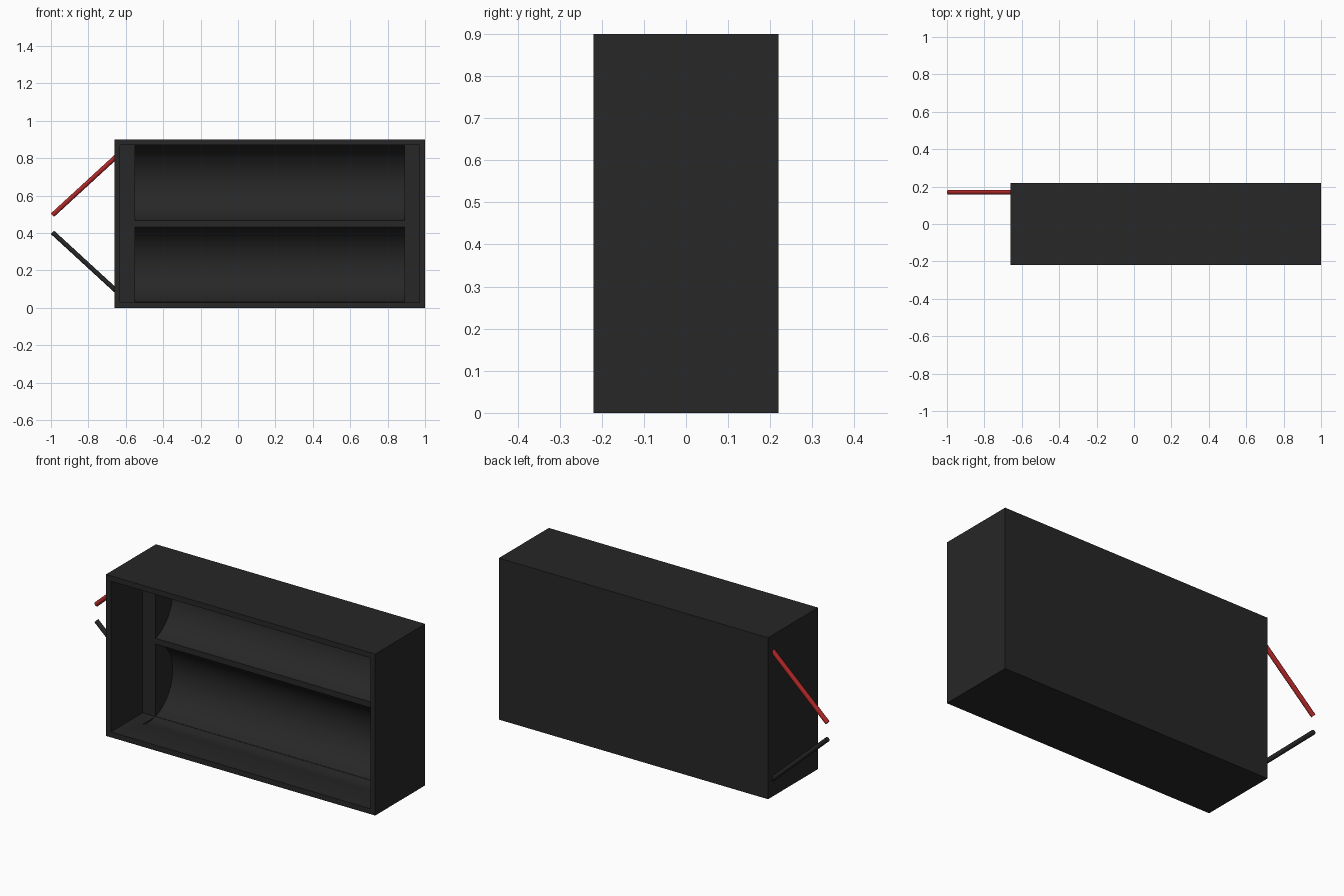
import bpy, math
from mathutils import Vector

if "Cube" in bpy.data.objects:
    bpy.data.objects.remove(bpy.data.objects["Cube"])


def material(name, rgb):
    m = bpy.data.materials.new(name)
    m.diffuse_color = (*rgb, 1)
    m.use_nodes = True
    m.node_tree.nodes["Principled BSDF"].inputs["Base Color"].default_value = m.diffuse_color
    return m


black = material("black_plastic", (0.02, 0.02, 0.02))
red = material("red_insulation", (0.42, 0.02, 0.02))


def box(name, lo, hi):
    lo, hi = Vector(lo), Vector(hi)
    bpy.ops.mesh.primitive_cube_add(size=1, location=(lo + hi) / 2)
    ob = bpy.context.object
    ob.name = name
    ob.scale = hi - lo
    bpy.ops.object.transform_apply(location=True, rotation=True, scale=True)
    return ob


def rod(name, a, b, radius, sides):
    a, b = Vector(a), Vector(b)
    bpy.ops.mesh.primitive_cylinder_add(vertices=sides, radius=radius,
                                        depth=(b - a).length, location=(a + b) / 2)
    ob = bpy.context.object
    ob.name = name
    ob.rotation_euler = (b - a).to_track_quat('Z', 'Y').to_euler()
    bpy.ops.object.transform_apply(location=True, rotation=True, scale=True)
    return ob


def cut(target, cutter):
    mod = target.modifiers.new("cut", 'BOOLEAN')
    mod.operation, mod.solver, mod.object = 'DIFFERENCE', 'EXACT', cutter
    bpy.context.view_layer.objects.active = target
    bpy.ops.object.modifier_apply(modifier=mod.name)
    bpy.data.objects.remove(cutter)


def finish(ob, mat):
    ob.data.materials.clear()
    ob.data.materials.append(mat)
    bpy.ops.object.select_all(action='DESELECT')
    ob.select_set(True)
    bpy.context.view_layer.objects.active = ob
    bpy.ops.object.shade_smooth_by_angle(angle=math.radians(30))


# Open-fronted case with a shallow recess and two round cell channels
case = box("battery_case", (-0.66, -0.22, 0), (1.0, 0.22, 0.9))
cut(case, box("recess_cutter", (-0.63, -0.3, 0.03), (0.97, 0.06, 0.87)))
for z in (0.2325, 0.6675):
    cut(case, rod("channel_cutter", (-0.55, 0, z), (0.89, 0, z), 0.21, 64))
finish(case, black)

# Two lead wires leaving the left end and converging
finish(rod("red_wire", (-0.65, 0.17, 0.81), (-0.992, 0.17, 0.496), 0.0125, 16), red)
finish(rod("black_wire", (-0.65, 0.17, 0.09), (-0.992, 0.17, 0.404), 0.0125, 16), black)
